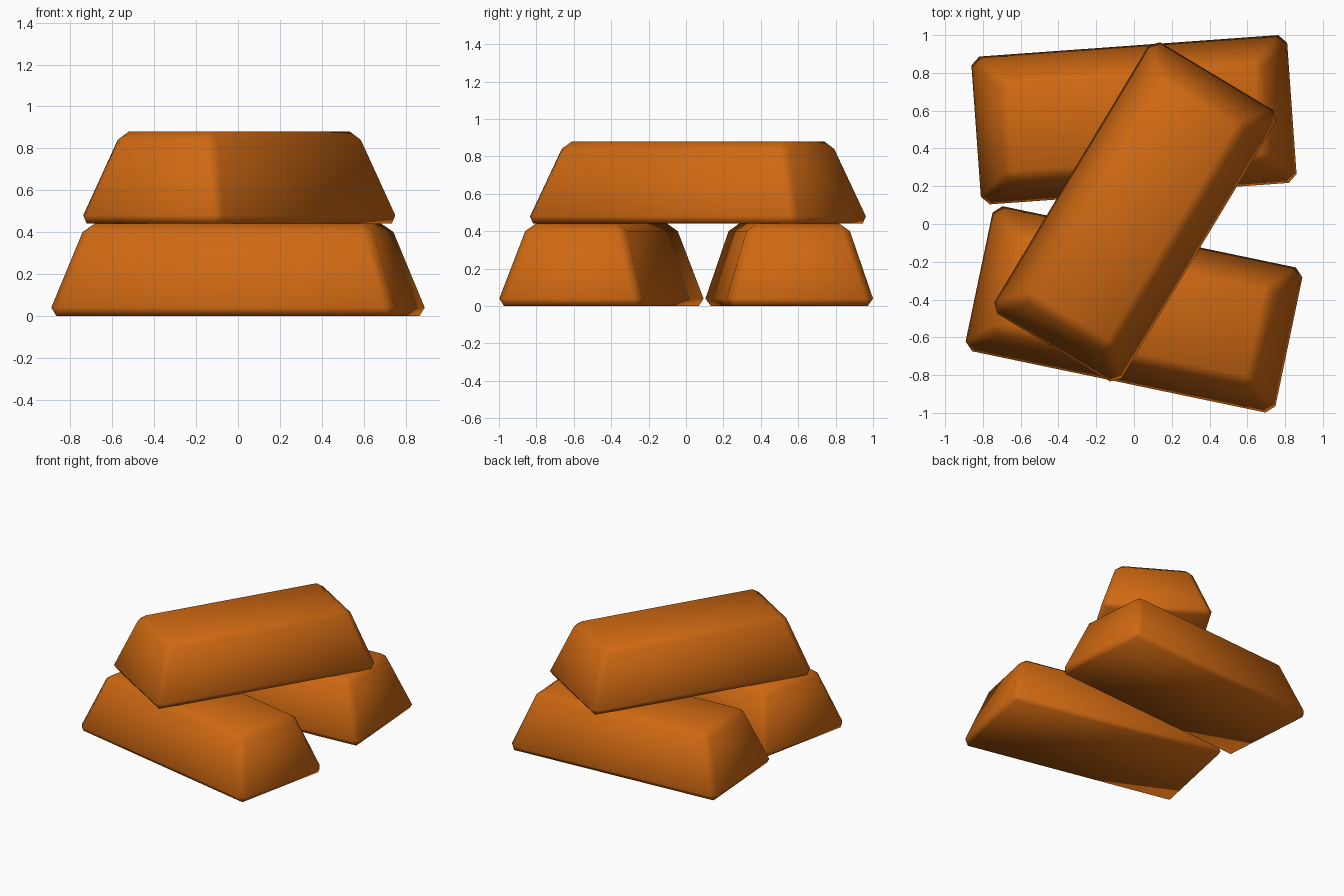
import bpy, bmesh, math

if "Cube" in bpy.data.objects:
    bpy.data.objects.remove(bpy.data.objects["Cube"])

HEIGHT = 0.44
BASE = (1.704, 0.81)   # sharp base size before bevelling
TOP = (1.39, 0.53)     # sharp top size before bevelling
BEVEL = 0.042

mat = bpy.data.materials.new("copper orange")
mat.diffuse_color = (0.62, 0.14, 0.006, 1.0)
mat.use_nodes = True
mat.node_tree.nodes["Principled BSDF"].inputs["Base Color"].default_value = mat.diffuse_color


def ingot(name, x, y, z, angle):
    """Tapered bar with chamfered edges and smooth shading."""
    bm = bmesh.new()
    bmesh.ops.create_cube(bm, size=1.0)
    for v in bm.verts:
        size = TOP if v.co.z > 0 else BASE
        v.co.x *= size[0]
        v.co.y *= size[1]
        v.co.z = (v.co.z + 0.5) * HEIGHT
    bmesh.ops.bevel(bm, geom=bm.edges[:], offset=BEVEL, offset_type='OFFSET',
                    segments=1, profile=0.5, affect='EDGES')
    bmesh.ops.recalc_face_normals(bm, faces=bm.faces[:])
    for f in bm.faces:
        f.smooth = True
    mesh = bpy.data.meshes.new(name)
    bm.to_mesh(mesh)
    bm.free()
    mesh.materials.append(mat)
    ob = bpy.data.objects.new(name, mesh)
    ob.location = (x, y, z)
    ob.rotation_euler = (0, 0, math.radians(angle))
    bpy.context.collection.objects.link(ob)
    return ob


# Two bars on the ground, one laid across them
ingot("back_ingot", 0.0, 0.552, 0.0, 4.1)
ingot("front_ingot", 0.0, -0.452, 0.0, -11.8)
ingot("top_ingot", 0.006, 0.064, HEIGHT, 59.0)
